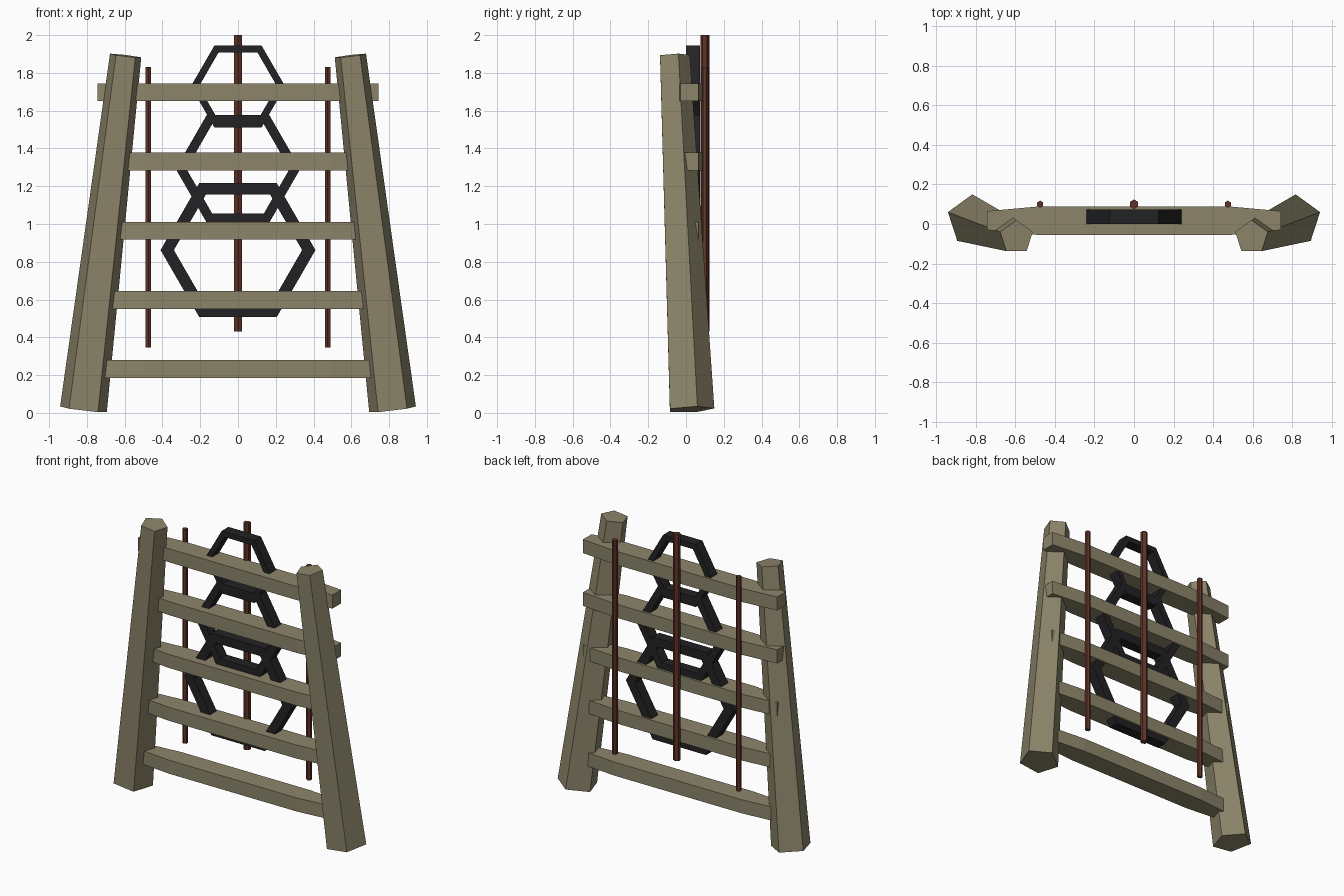
import bpy
import bmesh
from math import sin, cos, pi
from mathutils import Vector

if "Cube" in bpy.data.objects:
    bpy.data.objects.remove(bpy.data.objects["Cube"])


def material(name, rgb):
    m = bpy.data.materials.new(name)
    m.diffuse_color = (*rgb, 1.0)
    m.use_nodes = True
    m.node_tree.nodes["Principled BSDF"].inputs["Base Color"].default_value = m.diffuse_color
    return m


WOOD = material("weathered wood", (0.265, 0.235, 0.145))
IRON = material("black iron", (0.016, 0.016, 0.018))
RUST = material("rusty red", (0.115, 0.033, 0.02))


def loft(name, sections, mat, closed=False):
    """Skin a list of equal-length cross-sections; cap the ends unless closed."""
    bm = bmesh.new()
    rings = [[bm.verts.new(p) for p in s] for s in sections]
    n = len(rings[0])
    pairs = list(zip(rings, rings[1:]))
    if closed:
        pairs.append((rings[-1], rings[0]))
    else:
        bm.faces.new(rings[0])
        bm.faces.new(rings[-1])
    for a, b in pairs:
        for i in range(n):
            j = (i + 1) % n
            bm.faces.new((a[i], a[j], b[j], b[i]))
    bmesh.ops.recalc_face_normals(bm, faces=bm.faces)
    mesh = bpy.data.meshes.new(name)
    bm.to_mesh(mesh)
    bm.free()
    mesh.materials.append(mat)
    ob = bpy.data.objects.new(name, mesh)
    bpy.context.collection.objects.link(ob)
    return ob


def polygon(center, radius, sides, axis=Vector((0, 0, 1))):
    """Polygon with a corner towards +y, its plane square to the axis."""
    pts = []
    for i in range(sides):
        a = pi / 2 + 2 * pi * i / sides
        x, y = radius * cos(a), radius * sin(a)
        pts.append(center + Vector((x, y, -(axis.x * x + axis.y * y) / axis.z)))
    return pts


# Leaning five-sided tapered posts
for side, label in ((-1, "left"), (1, "right")):
    foot = Vector((side * 0.818, 0.02, 0.018))
    head = Vector((side * 0.595, -0.067, 1.891))
    lean = head - foot
    loft(label + "_post", [polygon(foot, 0.13, 5, lean),
                           polygon(head, 0.087, 5, lean)], WOOD)

# Cross rungs, thinner at both ends
for k in range(5):
    z = 0.232 + 0.3663 * k
    sections = []
    for x, y0, y1 in ((-0.745, -0.03, 0.065), (-0.49, -0.055, 0.088),
                      (0.49, -0.055, 0.088), (0.745, -0.03, 0.065)):
        sections.append([(x, y0, z - 0.047), (x, y1, z - 0.047),
                         (x, y1, z + 0.047), (x, y0, z + 0.047)])
    loft("rung_%d" % (k + 1), sections, WOOD)

# Overlapping six-sided rings, growing downwards
for name, zc, r in (("small_ring", 1.728, 0.25), ("middle_ring", 1.292, 0.33),
                    ("large_ring", 0.862, 0.41)):
    inner = r * 0.828
    sections = []
    for i in range(6):
        c, s = cos(i * pi / 3), sin(i * pi / 3)
        sections.append([(q * c, y, zc + q * s) for q, y in
                         ((r, 0.0), (r, 0.073), (inner, 0.073), (inner, 0.0))])
    loft(name, sections, IRON, closed=True)

# Upright six-sided rods on the back
for name, x, r, z0, z1 in (("left_rod", -0.475, 0.018, 0.345, 1.83),
                           ("middle_rod", 0.0, 0.024, 0.43, 2.0),
                           ("right_rod", 0.475, 0.018, 0.345, 1.83)):
    loft(name, [polygon(Vector((x, 0.1, z)), r, 6) for z in (z0, z1)], RUST)
